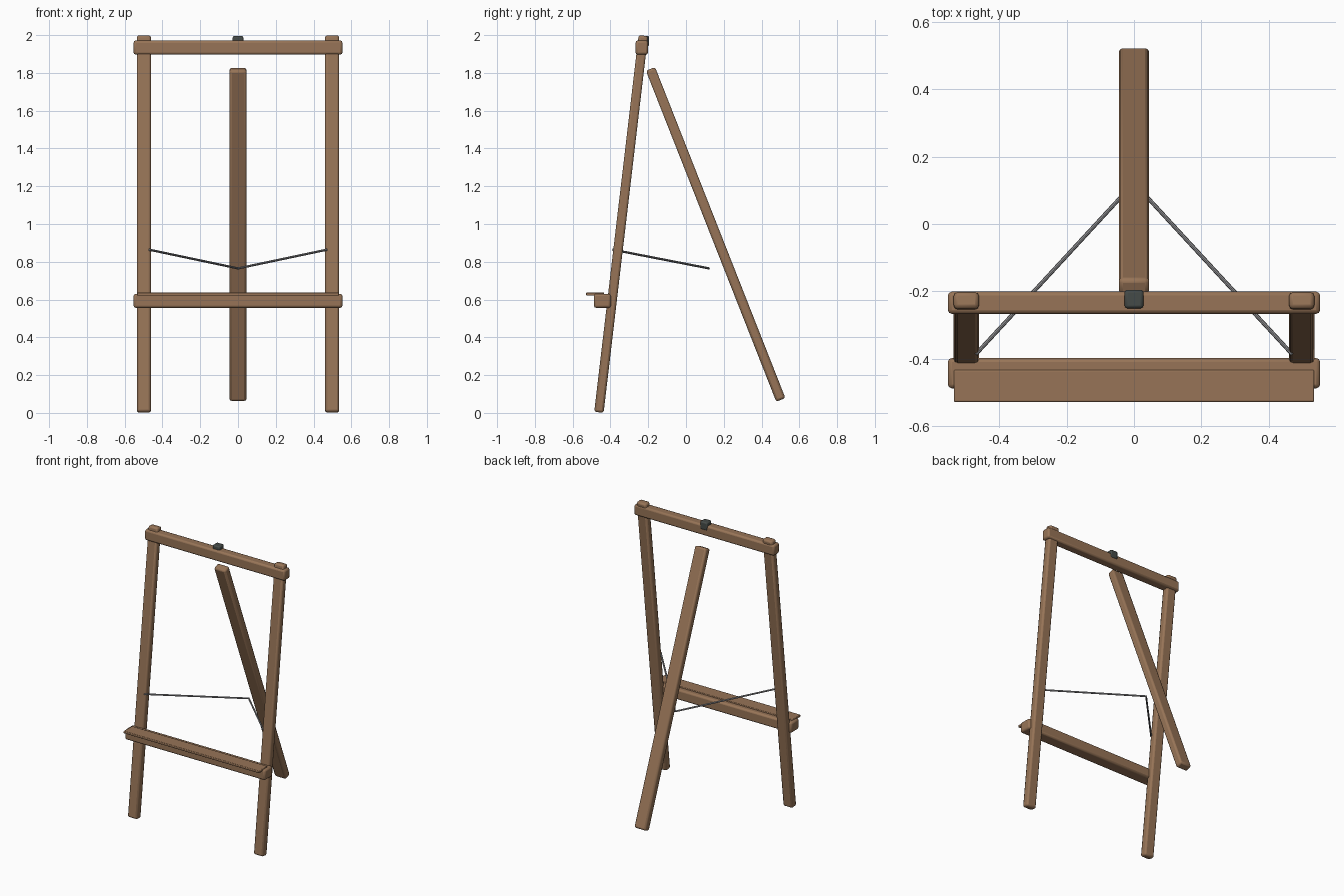
import bpy
import math
from mathutils import Vector

cube = bpy.data.objects.get("Cube")
if cube:
    bpy.data.objects.remove(cube, do_unlink=True)


def material(name, rgb):
    mat = bpy.data.materials.new(name)
    mat.use_nodes = True
    mat.diffuse_color = (*rgb, 1)
    mat.node_tree.nodes["Principled BSDF"].inputs["Base Color"].default_value = (*rgb, 1)
    return mat


wood = material("warm wood", (0.31, 0.175, 0.095))
steel = material("grey steel", (0.28, 0.28, 0.29))
dark = material("dark metal", (0.06, 0.07, 0.065))


def finish(obj, name, mat, bevel=0):
    obj.name = name
    obj.data.materials.append(mat)
    bpy.ops.object.transform_apply(location=False, rotation=False, scale=True)
    if bevel:
        mod = obj.modifiers.new("rounded edges", 'BEVEL')
        mod.width = bevel
        mod.segments = 2
    bpy.ops.object.shade_smooth_by_angle(angle=math.radians(40))
    return obj


def box(name, centre, size, mat, bevel, tilt=0):
    bpy.ops.mesh.primitive_cube_add(size=1, location=centre, rotation=(tilt, 0, 0))
    bpy.context.object.scale = size
    return finish(bpy.context.object, name, mat, bevel)


def beam(name, low, high, width, depth):
    """Plank running between two points, leaning in the y-z plane."""
    low, high = Vector(low), Vector(high)
    run = high - low
    return box(name, (low + high) / 2, (width, depth, run.length), wood, 0.012,
               math.atan2(-run.y, run.z))


def rod(name, start, end, radius):
    start, end = Vector(start), Vector(end)
    run = end - start
    bpy.ops.mesh.primitive_cylinder_add(
        vertices=8, radius=radius, depth=run.length, location=(start + end) / 2,
        rotation=run.to_track_quat('Z', 'Y').to_euler())
    return finish(bpy.context.object, name, steel)


# Front legs and the stay rods that tie them to the rear leg
for side, s in (("left", 1), ("right", -1)):
    beam(f"{side}_front_leg", (s * 0.498, -0.461, 0.003), (s * 0.498, -0.226, 1.997),
         0.075, 0.05)
    rod(f"{side}_stay_rod", (s * 0.47, -0.387, 0.864), (0, 0.122, 0.765), 0.006)

# Rear leg
beam("rear_leg", (0, 0.502, 0.069), (0, -0.188, 1.821), 0.09, 0.052)

# Cross rails
box("top_rail", (0, -0.234, 1.934), (1.106, 0.066, 0.075), wood, 0.012)
box("tray_rail", (0, -0.443, 0.593), (1.106, 0.09, 0.074), wood, 0.012)

# Canvas ledge
box("tray_ledge", (0, -0.481, 0.629), (1.07, 0.095, 0.017), wood, 0.004)

# Clamp block on top of the upper rail
box("top_clamp", (0, -0.223, 1.968), (0.056, 0.055, 0.056), dark, 0.008)
